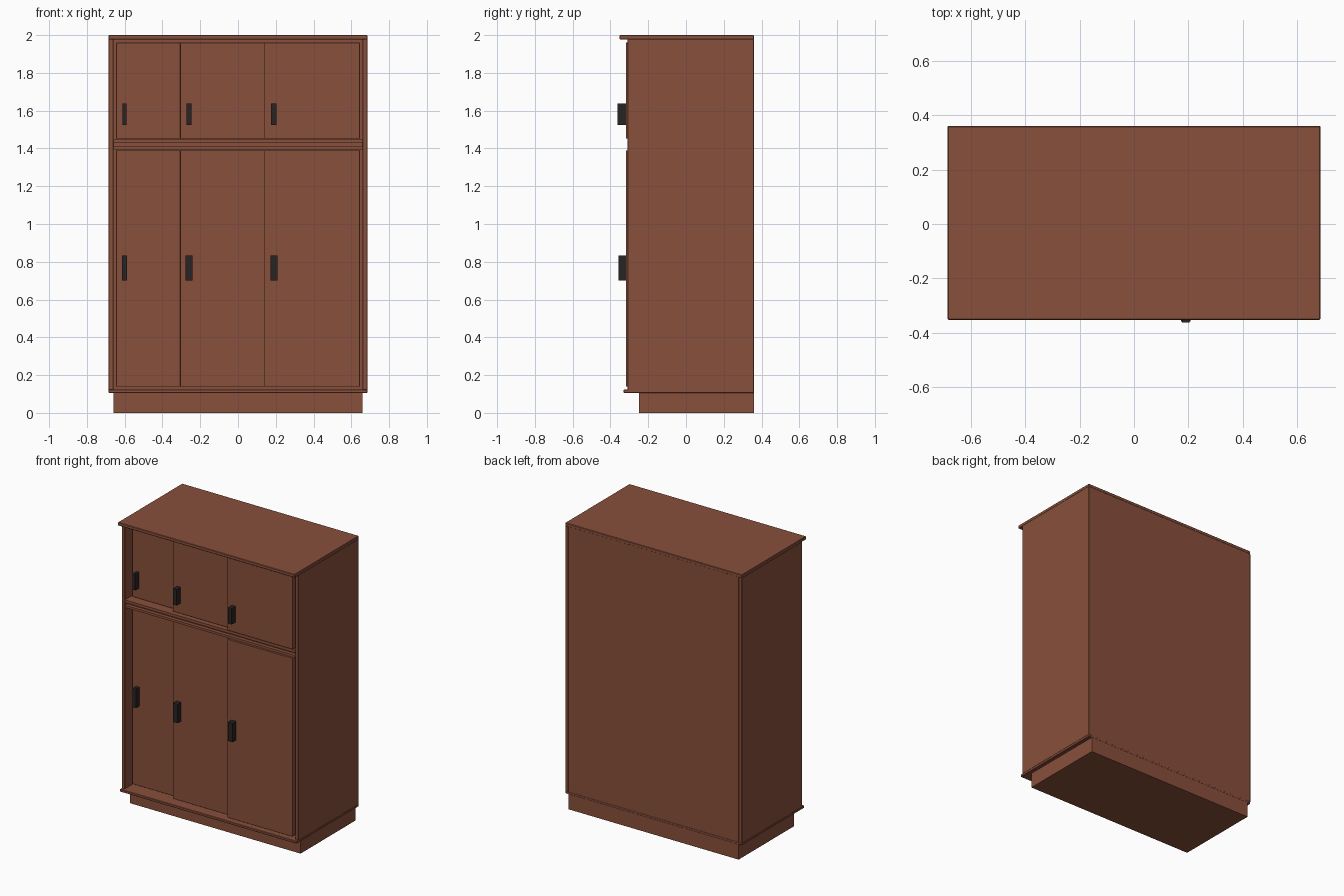
import bpy
import bmesh

cube = bpy.data.objects.get("Cube")
if cube:
    bpy.data.objects.remove(cube, do_unlink=True)


def make_material(name, colour):
    mat = bpy.data.materials.new(name)
    mat.use_nodes = True
    mat.diffuse_color = colour
    mat.node_tree.nodes["Principled BSDF"].inputs["Base Color"].default_value = colour
    return mat


WOOD = make_material("brown_wood", (0.25, 0.08, 0.045, 1))
DARK = make_material("dark_handle", (0.022, 0.017, 0.017, 1))


def box(name, x, y, z, mat=WOOD, bevel=0.0, front_only=False):
    """Box from (min, max) ranges, with an optional bevel on its edges."""
    bm = bmesh.new()
    bmesh.ops.create_cube(bm, size=1)
    for v in bm.verts:
        v.co = [r[0] if c < 0 else r[1] for c, r in zip(v.co, (x, y, z))]
    if bevel:
        edges = list(bm.edges)
        if front_only:
            # Vertical edges on the front side
            edges = [e for e in edges if all(v.co.y == min(y) for v in e.verts)
                     and e.verts[0].co.x == e.verts[1].co.x]
        bmesh.ops.bevel(bm, geom=edges, offset=bevel, affect='EDGES',
                        segments=3 if front_only else 1, profile=0.5)
    mesh = bpy.data.meshes.new(name)
    bm.to_mesh(mesh)
    bm.free()
    mesh.materials.append(mat)
    obj = bpy.data.objects.new(name, mesh)
    bpy.context.collection.objects.link(obj)
    return obj


BACK, FRONT = 0.36, -0.31
OUTER, INNER = 0.685, 0.66

# Carcass
box("plinth", (-INNER, INNER), (-0.25, BACK), (0, 0.107))
box("bottom_board", (-OUTER, OUTER), (-0.33, BACK), (0.105, 0.123), bevel=0.003)
box("top_board", (-OUTER, OUTER), (-0.352, BACK), (1.977, 2.0), bevel=0.003)
for side, sign in (("right", -1), ("left", 1)):
    box(side + "_side_panel", sorted((sign * INNER, sign * OUTER)),
        (FRONT, BACK), (0.12, 1.98), bevel=0.002)
box("cabinet_core", (-INNER, INNER), (-0.215, BACK - 0.001), (0.12, 1.98))

# Two rails with a narrow groove between them
box("upper_rail", (-INNER, INNER), (FRONT, -0.2), (1.428, 1.447))
box("lower_rail", (-INNER, INNER), (FRONT, -0.2), (1.394, 1.41))
box("rail_groove", (-INNER, INNER), (-0.285, -0.2), (1.408, 1.43))

# Sliding doors, each one track further forward, with upright pulls
doors = [("right", -0.645, -0.305, -0.25, -0.601),
         ("middle", -0.305, 0.14, -0.284, -0.259),
         ("left", 0.14, 0.645, -0.318, 0.19)]
rows = [("upper", 1.452, 1.96, 1.525, 1.637, 0.028, 0.044),
        ("lower", 0.14, 1.39, 0.70, 0.832, 0.036, 0.040)]
for row, z0, z1, h0, h1, width, reach in rows:
    for place, x0, x1, y, hx in doors:
        name = row + "_" + place
        box(name + "_door", (x0, x1), (y, y + 0.033), (z0, z1), bevel=0.001)
        w = width * (0.75 if place == "right" else 1)
        box(name + "_handle", (hx - w / 2, hx + w / 2), (y - reach, y + 0.002),
            (h0, h1), DARK, bevel=w * 0.3, front_only=True)
